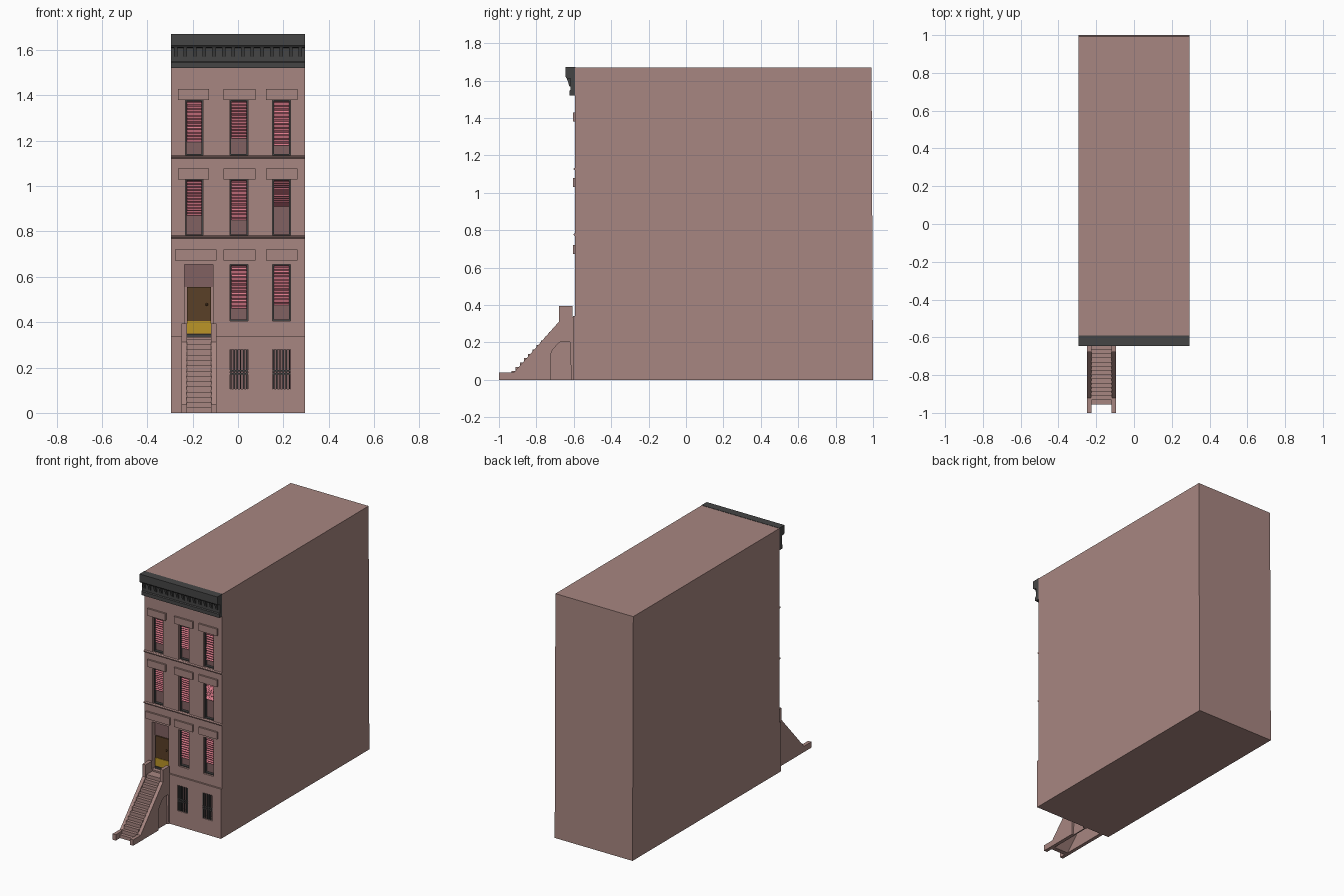
import bpy, bmesh, random

if "Cube" in bpy.data.objects:
    bpy.data.objects.remove(bpy.data.objects["Cube"])

random.seed(4)


def mat(name, r, g, b):
    m = bpy.data.materials.new(name)
    m.diffuse_color = (r, g, b, 1)
    m.use_nodes = True
    m.node_tree.nodes["Principled BSDF"].inputs["Base Color"].default_value = m.diffuse_color
    return m


STONE = mat("brownstone", 0.39, 0.24, 0.22)
GLASS = mat("window_pane", 0.22, 0.12, 0.12)
IRON = mat("dark_grey", 0.06, 0.06, 0.06)
PINK = mat("pink_blind", 0.72, 0.20, 0.26)
WOOD = mat("brown_door", 0.10, 0.05, 0.02)
GOLD = mat("gold_plate", 0.50, 0.30, 0.02)


def finish(name, bm, m):
    bmesh.ops.recalc_face_normals(bm, faces=bm.faces)
    me = bpy.data.meshes.new(name)
    bm.to_mesh(me)
    bm.free()
    ob = bpy.data.objects.new(name, me)
    bpy.context.collection.objects.link(ob)
    if m:
        me.materials.append(m)
    return ob


def boxes(name, items, m):
    """One object made of boxes (x0, x1, y0, y1, z0, z1)."""
    bm = bmesh.new()
    for x0, x1, y0, y1, z0, z1 in items:
        vs = bmesh.ops.create_cube(bm, size=1)["verts"]
        for v in vs:
            v.co = (x1 if v.co.x > 0 else x0, y1 if v.co.y > 0 else y0,
                    z1 if v.co.z > 0 else z0)
    return finish(name, bm, m)


def extrude(name, profile, spans, m):
    """Side profile of (y, z) points extruded along x over each span."""
    bm = bmesh.new()
    for x0, x1 in spans:
        f = bm.faces.new([bm.verts.new((x0, y, z)) for y, z in profile])
        new = bmesh.ops.extrude_face_region(bm, geom=[f])["geom"]
        for v in new:
            if isinstance(v, bmesh.types.BMVert):
                v.co.x = x1
    return finish(name, bm, m)


W = 0.295        # half width of the house
FRONT = -0.593   # upper wall plane
BASE = -0.605    # basement wall plane
BACK = -0.558    # bottom of the window recesses
COLS = [(-0.232, -0.155), (-0.035, 0.043), (0.153, 0.231)]
LINTELS = [(-0.265, -0.128), (-0.063, 0.077), (0.123, 0.263)]

# (column, z bottom, z top, bottom of blind)
windows = []
for z0, z1, drops in [(1.135, 1.38, (1.195, 1.21, 1.18)),
                      (0.78, 1.03, (0.87, 0.85, 0.91)),
                      (0.405, 0.655, (None, 0.46, 0.475))]:
    windows += [(c, z0, z1, d) for c, d in zip(COLS, drops) if d]
cellar = [(c, 0.105, 0.28) for c in COLS[1:]]
DOOR = (-0.235, -0.11, 0.335, 0.655)

# main block with recessed openings
house = extrude("house_block", [(BASE, 0), (BASE, 0.34), (FRONT, 0.34), (FRONT, 1.67),
                                (0.992, 1.67), (1.0, 0)], [(-W, W)], STONE)
holes = [(a, b, -0.7, BACK, z0, z1) for (a, b), z0, z1, _ in windows]
holes += [(a, b, -0.7, BACK, z0, z1) for (a, b), z0, z1 in cellar]
holes.append((DOOR[0], DOOR[1], -0.7, BACK, DOOR[2], DOOR[3]))
cutter = boxes("opening_cutter", holes, None)
mod = house.modifiers.new("openings", "BOOLEAN")
mod.operation, mod.solver, mod.object = "DIFFERENCE", "EXACT", cutter
bpy.context.view_layer.objects.active = house
bpy.ops.object.modifier_apply(modifier=mod.name)
bpy.data.objects.remove(cutter)

# panes and thin dark frames
panes, frames = [], []
for (a, b), z0, z1, _ in windows:
    panes.append((a, b, BACK - 0.004, BACK, z0, z1))
    for x0, x1, s, t in [(a, a + 0.005, z0, z1), (b - 0.005, b, z0, z1),
                         (a, b, z1 - 0.005, z1), (a, b, z0, z0 + 0.006)]:
        frames.append((x0, x1, BACK - 0.022, BACK, s, t))
boxes("window_panes", panes, GLASS)
boxes("window_frames", frames, IRON)

# pleated blinds
for i, ((a, b), z0, z1, drop) in enumerate(windows):
    n = 24
    front = []
    for k in range(n + 1):
        z = z1 - 0.006 - (z1 - 0.006 - drop) * k / n
        front.append((BACK - (0.007 if k % 2 else 0.012 + 0.004 * random.random()), z))
    extrude(f"blind_{i + 1}", [(BACK - 0.004, z1 - 0.006)] + front + [(BACK - 0.004, drop)],
            [(a + 0.006, b - 0.006)], PINK)

# lintels
lint = [(a, b, BASE, FRONT + 0.005, z, z + 0.048)
        for z in (1.38, 1.03, 0.672) for a, b in LINTELS]
lint[6] = (-0.278, -0.095, BASE, FRONT + 0.005, 0.672, 0.72)
boxes("lintels", lint, STONE)

# string courses between the floors
for k, z in enumerate((1.121, 0.77)):
    extrude(f"string_course_{k + 1}", [(FRONT, z), (-0.597, z), (-0.602, z + 0.005),
                                       (-0.602, z + 0.009), (FRONT, z + 0.013)],
            [(-W, W)], STONE)

# cellar window bars
dark, bars = [], []
for (a, b), z0, z1 in cellar:
    dark.append((a, b, BACK - 0.004, BACK, z0, z1))
    for k in range(6):
        x = a + 0.004 + (b - a - 0.008) * k / 5
        bars.append((x - 0.003, x + 0.003, -0.602, -0.594, z0, z1))
    for z in (0.172, 0.186):
        bars.append((a, b, -0.604, -0.596, z - 0.003, z + 0.003))
boxes("cellar_panes", dark, GLASS)
boxes("cellar_bars", bars, IRON)

# front door
d0, d1 = -0.226, -0.12
boxes("transom_pane", [(DOOR[0], DOOR[1], BACK - 0.004, BACK, 0.555, 0.655)], GLASS)
boxes("door_leaf", [(d0, d1, BACK - 0.012, BACK, 0.345, 0.555)], WOOD)
boxes("door_kick_plate", [(d0, d1, BACK - 0.015, BACK - 0.01, 0.35, 0.406)], GOLD)
boxes("door_sill", [(d0, d1, BACK - 0.02, BACK, 0.335, 0.347)], IRON)
bm = bmesh.new()
bmesh.ops.create_icosphere(bm, subdivisions=2, radius=0.006)
bmesh.ops.translate(bm, verts=bm.verts, vec=(-0.138, BACK - 0.017, 0.478))
finish("door_knob", bm, WOOD)

# cornice with brackets
extrude("cornice", [(FRONT + 0.003, 1.52), (-0.624, 1.52), (-0.624, 1.545), (-0.618, 1.55),
                    (-0.618, 1.61), (-0.638, 1.612), (-0.645, 1.62), (-0.645, 1.672),
                    (FRONT + 0.003, 1.672)], [(-W, W)], IRON)
n = 14
spans = []
for k in range(n):
    x = -W + 0.02 + (2 * W - 0.04) * k / (n - 1)
    spans.append((x - 0.008, x + 0.008))
extrude("cornice_brackets", [(-0.615, 1.568), (-0.624, 1.57), (-0.63, 1.59),
                             (-0.638, 1.613), (-0.615, 1.613)], spans, IRON)

# stoop side walls; the right one has an arched recess for the cellar entry
LEFT, RIGHT = (-0.25, -0.226), (-0.118, -0.094)
slope = [(-1.0, 0), (-1.0, 0.04), (-0.92, 0.04), (-0.678, 0.312), (-0.678, 0.395),
         (-0.607, 0.395), (-0.607, 0.337), (-0.585, 0.337), (-0.585, 0)]
arch = [(-0.615, 0), (-0.618, 0.2), (-0.625, 0.206), (-0.665, 0.206), (-0.68, 0.198),
        (-0.715, 0.158), (-0.722, 0.14), (-0.725, 0)]
extrude("stoop_wall_left", slope, [LEFT], STONE)
extrude("stoop_wall_right", slope + arch, [RIGHT], STONE)
extrude("cellar_entry_panel", arch, [(RIGHT[0] + 0.002, RIGHT[0] + 0.01)], STONE)

# stair flight with sloped underside
n = 14
y0, y1, top = -0.955, -0.665, 0.325
stairs = []
for k in range(n):
    y = y0 + (y1 - y0) * k / (n - 1)
    stairs += [(y, top * k / n), (y, top * (k + 1) / n)]
stairs += [(-0.56, top), (-0.56, top - 0.03), (y1 + 0.015, top - 0.03), (y0 + 0.03, 0)]
extrude("stair_flight", stairs, [(LEFT[1] - 0.002, RIGHT[0] + 0.002)], STONE)
